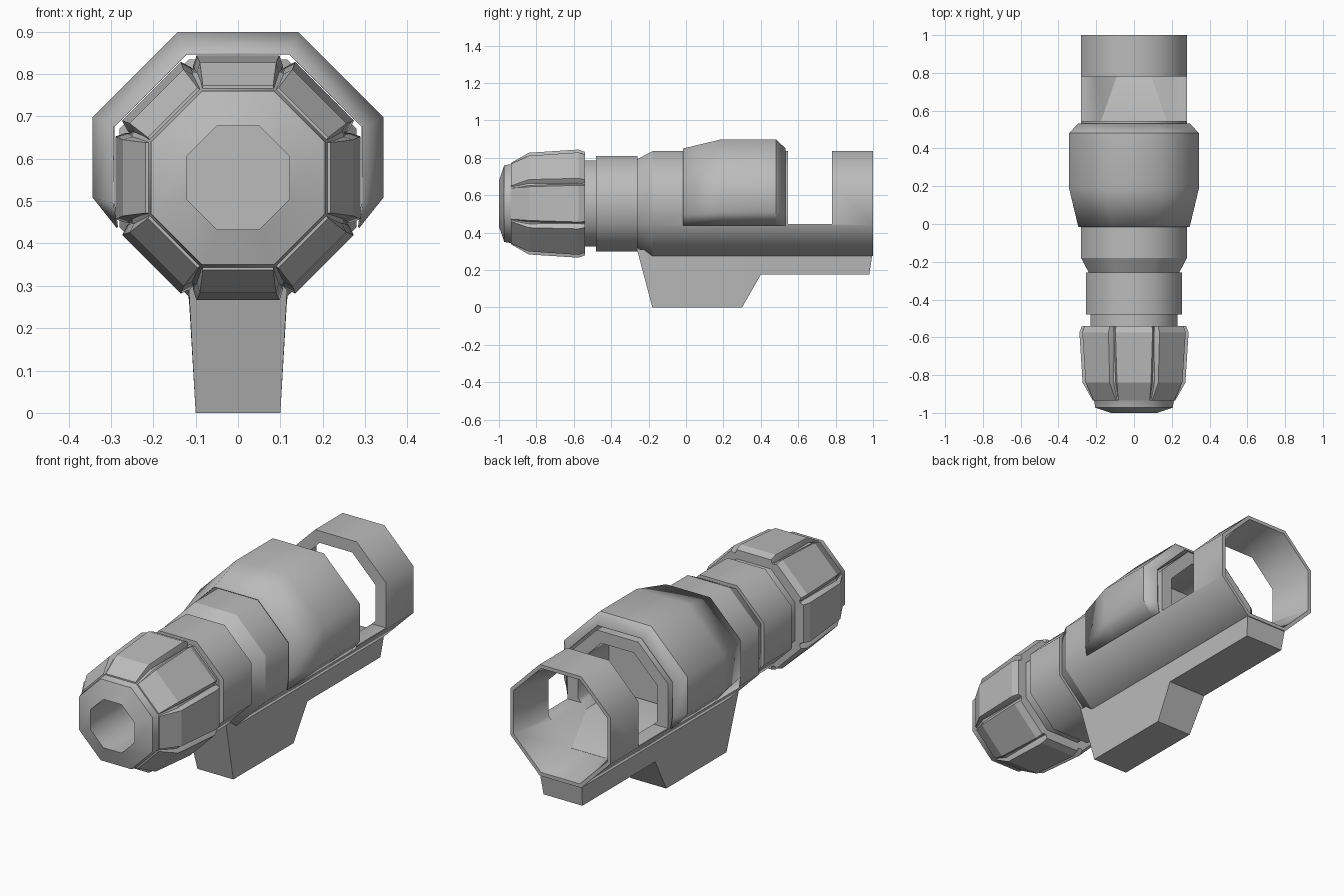
import bpy, bmesh, math
from mathutils import Vector

if "Cube" in bpy.data.objects:
    bpy.data.objects.remove(bpy.data.objects["Cube"])

CZ = 0.555                      # height of the barrel axis
T = math.tan(math.pi / 8)       # half side of an octagon with apothem 1

grey = bpy.data.materials.new("plain grey")
grey.diffuse_color = (0.5, 0.5, 0.5, 1)
grey.use_nodes = True
grey.node_tree.nodes["Principled BSDF"].inputs["Base Color"].default_value = grey.diffuse_color


def finish(bm, name, solid=True):
    """Turn a bmesh into a smooth-shaded object with crisp ring edges."""
    bmesh.ops.remove_doubles(bm, verts=bm.verts, dist=1e-5)
    if solid:
        bmesh.ops.recalc_face_normals(bm, faces=bm.faces)
    mark(bm)
    me = bpy.data.meshes.new(name)
    bm.to_mesh(me)
    bm.free()
    ob = bpy.data.objects.new(name, me)
    bpy.context.collection.objects.link(ob)
    me.materials.append(grey)
    return ob


def mark(bm):
    for f in bm.faces:
        f.smooth = True
    for e in bm.edges:
        a = math.degrees(e.calc_face_angle(0))
        d = (e.verts[1].co - e.verts[0].co).normalized()
        e.smooth = not (a > 50 or (a > 20 and abs(d.y) < 0.05))


def octagon(y, r):
    """Eight corners of an octagon with apothem r, flat side up."""
    R = r / math.cos(math.pi / 8)
    return [Vector((R * math.cos(math.pi * (2 * k + 1) / 8), y,
                    CZ + R * math.sin(math.pi * (2 * k + 1) / 8))) for k in range(8)]


def loft(rings, name, caps=True, closed=True, solid=True):
    """Skin a list of equal-length point rings."""
    bm = bmesh.new()
    vs = [[bm.verts.new(p) for p in r] for r in rings]
    n = len(rings[0])
    for a, b in zip(vs, vs[1:]):
        for k in range(n if closed else n - 1):
            j = (k + 1) % n
            bm.faces.new((a[k], a[j], b[j], b[k]))
    if caps:
        bm.faces.new(vs[0])
        bm.faces.new(vs[-1])
    return finish(bm, name, solid)


def lathe(profile, name):
    return loft([octagon(y, r) for y, r in profile], name)


# Main tube with a flared rear cavity
tube = lathe([(-0.26, 0.238), (-0.18, 0.28), (1, 0.28), (1, 0.262),
              (0.78, 0.22), (0.3, 0.22)], "main_tube")

# Open window across the upper half of the tube
bm = bmesh.new()
bmesh.ops.create_cube(bm, size=1)
for v in bm.verts:
    v.co = Vector((v.co.x, 0.6625 + v.co.y * 0.235, 0.945 + v.co.z))
cutter = finish(bm, "window_cutter")
mod = tube.modifiers.new("window", "BOOLEAN")
mod.operation = "DIFFERENCE"
mod.solver = "EXACT"
mod.object = cutter
bpy.context.view_layer.objects.active = tube
bpy.ops.object.modifier_apply(modifier="window")
bpy.data.objects.remove(cutter)
bm = bmesh.new()
bm.from_mesh(tube.data)
mark(bm)
bm.to_mesh(tube.data)
bm.free()

# Sloped floor inside the window
loft([[(-0.09, 0.78, 0.325), (0.09, 0.78, 0.325), (0.093, 0.78, 0.336), (-0.093, 0.78, 0.336)],
      [(-0.09, 0.54, 0.325), (0.09, 0.54, 0.325), (0.178, 0.54, 0.42), (-0.178, 0.54, 0.42)],
      [(-0.09, 0.31, 0.325), (0.09, 0.31, 0.325), (0.178, 0.31, 0.42), (-0.178, 0.31, 0.42)]],
     "sloped_floor")


# Cowl: open shell wrapped over the upper tube
def cowl_ring(y, r):
    drop = 0.51 - (0.343 - r) * 0.3
    half = [(0.285, 0.438), (r, drop), (r, CZ + r * T), (r * T, CZ + r)]
    pts = half + [(-x, z) for x, z in reversed(half)]
    return [Vector((x, y, z)) for x, z in pts]


cowl = loft([cowl_ring(y, r) for y, r in
             [(-0.015, 0.293), (0.19, 0.342), (0.48, 0.342), (0.53, 0.295)]],
            "cowl", caps=False, closed=False, solid=False)
# give the shell an inner side
sol = cowl.modifiers.new("wall", "SOLIDIFY")
sol.thickness = 0.004
sol.offset = 0

# Collar and neck between the tube and the front knob
lathe([(-0.48, 0.255), (-0.258, 0.255)], "collar")
lathe([(-0.56, 0.23), (-0.47, 0.23)], "neck")

# Knob core with a conical face and a deep bore
lathe([(-0.7, 0.122), (-1, 0.122), (-0.972, 0.205), (-0.93, 0.212),
       (-0.84, 0.25), (-0.54, 0.258), (-0.54, 0.2)], "knob_core")

# Eight raised grip pads around the knob
# (y, outer radius, outer half width, inner half width)
pad = [(-0.935, 0.218, 0.083, 0.086), (-0.84, 0.272, 0.090, 0.098),
       (-0.575, 0.289, 0.098, 0.106), (-0.54, 0.276, 0.096, 0.104)]
for k in range(8):
    c, s = math.cos(k * math.pi / 4), math.sin(k * math.pi / 4)
    rings = []
    for y, r, wo, wi in pad:
        sec = [(-wi, 0.2), (-wi, r - 0.025), (-wo, r), (wo, r), (wi, r - 0.025), (wi, 0.2)]
        rings.append([Vector((x * c + q * s, y, CZ + q * c - x * s)) for x, q in sec])
    loft(rings, "grip_pad_%d" % (k + 1))

# Underside keel: deep foot at the front, shallow rail behind
# (top y, top z, bottom y, bottom z, bottom half width)
keel = [(-0.262, 0.31, -0.18, 0.0, 0.1), (0.30, 0.29, 0.30, 0.0, 0.1),
        (0.40, 0.29, 0.40, 0.175, 0.108), (0.995, 0.277, 0.98, 0.175, 0.108)]
loft([[(-0.117, ty, tz), (0.117, ty, tz), (w, by, bz), (-w, by, bz)]
      for ty, tz, by, bz, w in keel], "keel")
